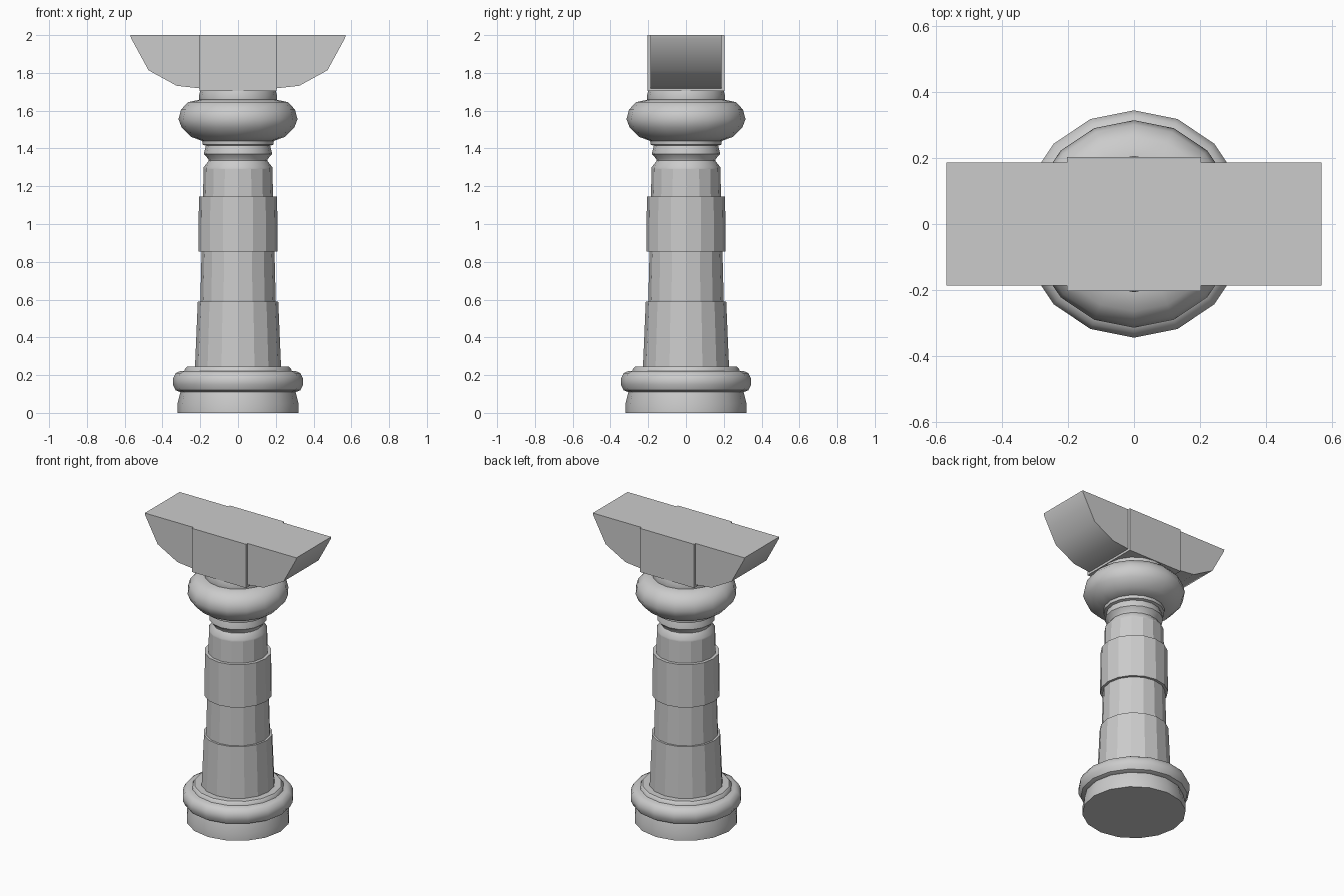
import bpy, bmesh, math

if "Cube" in bpy.data.objects:
    bpy.data.objects.remove(bpy.data.objects["Cube"])

SIDES = 16


def finish(name, bm, smooth):
    bmesh.ops.recalc_face_normals(bm, faces=bm.faces[:])
    mesh = bpy.data.meshes.new(name)
    bm.to_mesh(mesh)
    bm.free()
    obj = bpy.data.objects.new(name, mesh)
    bpy.context.collection.objects.link(obj)
    if smooth:
        bpy.ops.object.select_all(action='DESELECT')
        bpy.context.view_layer.objects.active = obj
        obj.select_set(True)
        bpy.ops.object.shade_smooth_by_angle(angle=math.radians(40))
    return obj


def lathe(name, profile, smooth=True):
    """Closed 16-sided turned part from (radius, height) points."""
    bm = bmesh.new()
    rings = []
    for r, z in profile:
        rings.append([bm.verts.new((r * math.cos(math.tau * i / SIDES),
                                    r * math.sin(math.tau * i / SIDES), z))
                      for i in range(SIDES)])
    for a, b in zip(rings, rings[1:]):
        for i in range(SIDES):
            j = (i + 1) % SIDES
            bm.faces.new((a[i], a[j], b[j], b[i]))
    bm.faces.new(rings[0][::-1])
    bm.faces.new(rings[-1])
    return finish(name, bm, smooth)


def extrude_y(name, outline, half_depth, smooth=False):
    """Prism from an (x, z) outline, centred on y = 0."""
    bm = bmesh.new()
    face = bm.faces.new([bm.verts.new((x, -half_depth, z)) for x, z in outline])
    new = bmesh.ops.extrude_face_region(bm, geom=[face])["geom"]
    bmesh.ops.translate(bm, vec=(0, 2 * half_depth, 0),
                        verts=[v for v in new if isinstance(v, bmesh.types.BMVert)])
    return finish(name, bm, smooth)


# Base: plinth, rounded ring and thin plate
lathe("plinth", [(0.32, 0), (0.32, 0.05), (0.305, 0.11)])
lathe("base_ring", [(0.305, 0.11), (0.33, 0.12), (0.345, 0.15), (0.345, 0.18),
                    (0.33, 0.21), (0.305, 0.222)])
lathe("base_plate", [(0.285, 0.22), (0.28, 0.235), (0.27, 0.245)])

# Faceted shaft drums
lathe("lower_drum", [(0.228, 0.24), (0.213, 0.59)], False)
lathe("shaft", [(0.20, 0.58), (0.182, 1.29)], False)
lathe("shaft_band", [(0.21, 0.855), (0.207, 1.145)], False)

# Neck mouldings
lathe("neck", [(0.182, 1.285), (0.182, 1.30), (0.155, 1.335), (0.158, 1.345),
               (0.18, 1.37), (0.178, 1.385), (0.17, 1.415), (0.188, 1.42),
               (0.19, 1.445)])

# Capital cushion and collar
lathe("capital_cushion", [(0.19, 1.44), (0.25, 1.462), (0.298, 1.51),
                          (0.315, 1.555), (0.302, 1.605), (0.265, 1.645),
                          (0.205, 1.658)])
lathe("capital_collar", [(0.205, 1.655), (0.207, 1.68), (0.20, 1.705)])

# Top block with a curved bracket arm on each side
extrude_y("top_block", [(-0.204, 1.703), (0.204, 1.703), (0.204, 2), (-0.204, 2)], 0.203)
arm = [(0.2, 1.718), (0.325, 1.732), (0.474, 1.814), (0.567, 1.985),
       (0.57, 2), (0.2, 2)]
for side, name in ((1, "right_arm"), (-1, "left_arm")):
    extrude_y(name, [(side * x, z) for x, z in arm], 0.187, True)
